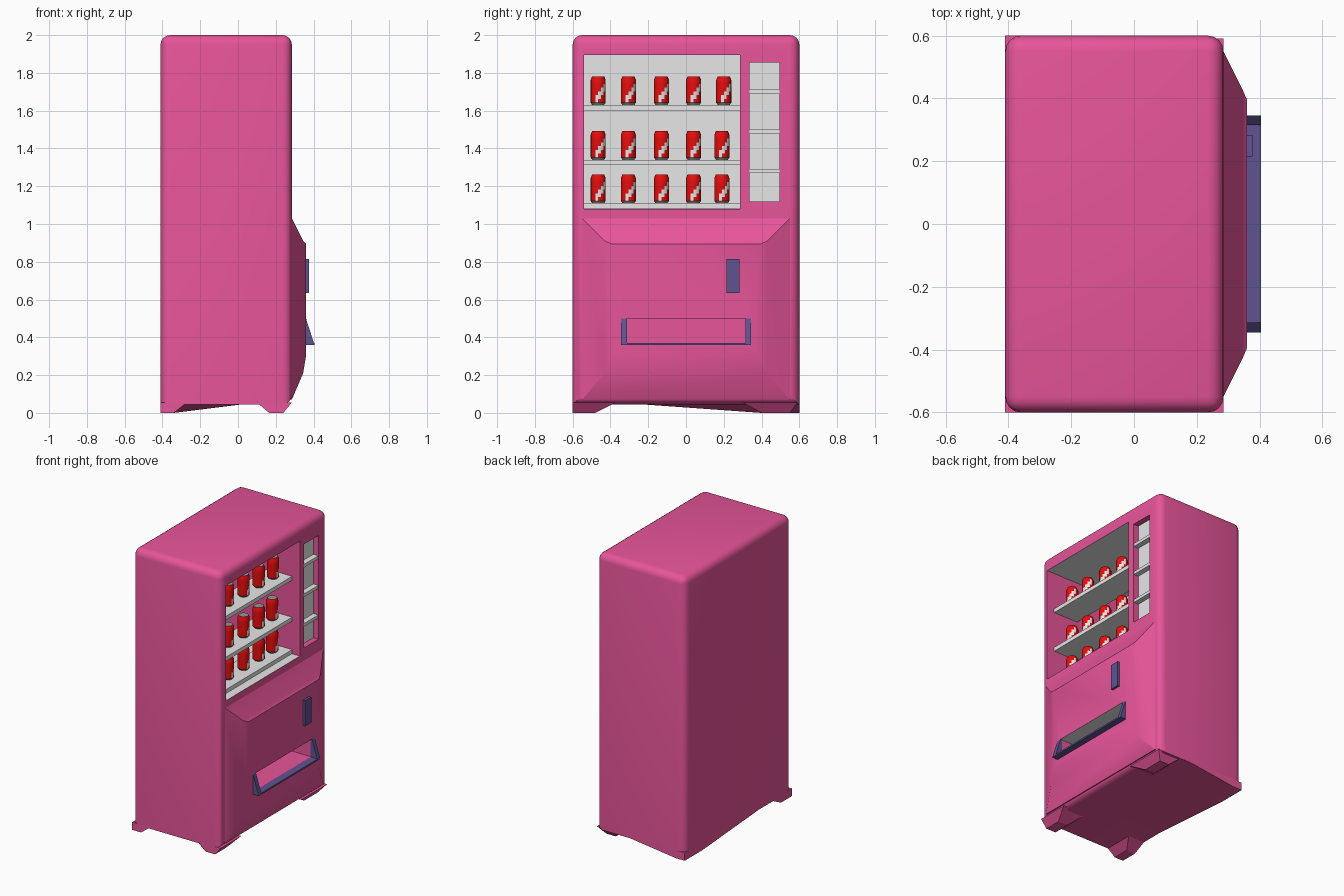
import bpy, bmesh, math
from mathutils import Vector

if "Cube" in bpy.data.objects:
    bpy.data.objects.remove(bpy.data.objects["Cube"])


def material(name, color):
    m = bpy.data.materials.new(name)
    m.use_nodes = True
    m.diffuse_color = (*color, 1)
    m.node_tree.nodes["Principled BSDF"].inputs["Base Color"].default_value = (*color, 1)
    return m


PINK = material("pink paint", (0.8, 0.09, 0.32))
GREY = material("light grey", (0.8, 0.8, 0.8))
RED = material("can red", (0.8, 0.004, 0.004))
PURPLE = material("purple trim", (0.117, 0.084, 0.279))
METAL = material("can metal", (0.3, 0.3, 0.28))


def finish(name, bm, *mats):
    bmesh.ops.recalc_face_normals(bm, faces=bm.faces)
    mesh = bpy.data.meshes.new(name)
    bm.to_mesh(mesh)
    bm.free()
    for m in mats:
        mesh.materials.append(m)
    ob = bpy.data.objects.new(name, mesh)
    bpy.context.collection.objects.link(ob)
    return ob


def box_mesh(x, y, z):
    bm = bmesh.new()
    bmesh.ops.create_cube(bm, size=1)
    for v in bm.verts:
        v.co = Vector([r[0] if c < 0 else r[1] for c, r in zip(v.co, (x, y, z))])
    return bm


def box(name, x, y, z, mat):
    return finish(name, box_mesh(x, y, z), mat)


def loft(name, rings, mat):
    """Closed solid through equal-length rings of points."""
    bm = bmesh.new()
    loops = [[bm.verts.new(p) for p in ring] for ring in rings]
    n = len(loops[0])
    for a, b in zip(loops, loops[1:]):
        for i in range(n):
            j = (i + 1) % n
            bm.faces.new((a[i], a[j], b[j], b[i]))
    bm.faces.new(loops[0])
    bm.faces.new(loops[-1])
    return finish(name, bm, mat)


def select_only(ob):
    bpy.ops.object.select_all(action='DESELECT')
    ob.select_set(True)
    bpy.context.view_layer.objects.active = ob


def smooth(ob, angle=30):
    select_only(ob)
    bpy.ops.object.shade_smooth_by_angle(angle=math.radians(angle))


def cut(ob, x, y, z):
    cutter = box("cutter", x, y, z, PINK)
    cutter.hide_render = True
    mod = ob.modifiers.new("cut", 'BOOLEAN')
    mod.operation, mod.solver, mod.object = 'DIFFERENCE', 'EXACT', cutter
    select_only(ob)
    bpy.ops.object.modifier_apply(modifier=mod.name)
    bpy.data.objects.remove(cutter)


FRONT = 0.285
window = ((-0.33, 0.5), (-0.54, 0.285), (1.08, 1.895))
slot = ((0.245, 0.5), (0.335, 0.495), (1.12, 1.855))
tray = ((0.1, 0.5), (-0.315, 0.32), (0.37, 0.5))

# Cabinet: rounded box, bottom edges square except along the front
bm = box_mesh((-0.41, FRONT), (-0.6, 0.6), (0.045, 2))
rounded = [e for e in bm.edges
           if any(v.co.z > 1 for v in e.verts) or all(v.co.x > 0 for v in e.verts)]
bmesh.ops.bevel(bm, geom=rounded, offset=0.05, segments=4, profile=0.5, affect='EDGES')
cabinet = finish("cabinet", bm, PINK, GREY)

# Bulging lower door
rings = []
for x, y, z0, z1 in ((0.2, 0.55, 0.07, 1.03), (FRONT, 0.55, 0.07, 1.03),
                     (0.345, 0.43, 0.21, 0.91), (0.36, 0.395, 0.3, 0.895)):
    rings.append([(x, -y, z0), (x, y, z0), (x, y, z1), (x, -y, z1)])
door = loft("lower_door", rings, PINK)
door.data.materials.append(GREY)

# Openings, with grey backs and ceilings
for opening in (window, slot, tray):
    cut(cabinet, *opening)
cut(door, *tray)
for ob in (cabinet, door):
    for f in ob.data.polygons:
        c, n = f.center, f.normal
        in_window = window[1][0] < c.y < window[1][1] and 1 < c.z < 1.9 and c.x < FRONT - 0.01
        in_slot = slot[1][0] < c.y < slot[1][1] and 1 < c.z < 1.9 and c.x < FRONT - 0.01
        back = n.x > 0.9 and (in_window or in_slot)
        ceiling = n.z < -0.9 and (in_window or abs(c.z - tray[2][1]) < 0.01)
        floor = n.z > 0.9 and in_window
        f.material_index = int(back or ceiling or floor)
    smooth(ob)

# Feet: tapered pads, the back left one running into a long ramp
feet = (("front_right", (0.165, 0.24), (-0.6, -0.48), (0.1, 0.285), (-0.6, -0.37)),
        ("front_left", (0.165, 0.24), (0.4, 0.55), (0.1, 0.285), (0.3, 0.59)),
        ("back_right", (-0.41, -0.34), (-0.6, -0.48), (-0.41, -0.27), (-0.6, -0.37)),
        ("back_left", (-0.41, -0.34), (0.4, 0.6), (-0.41, 0.1), (-0.37, 0.6)))
for name, bx, by, tx, ty in feet:
    ring = [[(x[0], y[0], z), (x[1], y[0], z), (x[1], y[1], z), (x[0], y[1], z)]
            for x, y, z in ((bx, by, 0), (tx, ty, 0.055))]
    loft(name + "_foot", ring, PINK)

# Display shelves and slot dividers
for z in (1.11, 1.34, 1.63):
    box("display_shelf", (0.03, 0.225), window[1], (z - 0.028, z), GREY)
for z in (1.28, 1.49, 1.7):
    box("slot_divider", (0.24, 0.283), slot[1], (z - 0.011, z + 0.011), GREY)

# Coin box
box("coin_box", (0.34, 0.377), (0.215, 0.283), (0.635, 0.815), PURPLE)

# Tray trim: wedge cheeks and a bottom lip
for name, y0, y1 in (("right", -0.345, -0.313), ("left", 0.315, 0.345)):
    tri = [[(0.35, y, 0.36), (0.405, y, 0.36), (0.36, y, 0.5), (0.35, y, 0.5)] for y in (y0, y1)]
    loft(name + "_tray_cheek", tri, PURPLE)
box("tray_lip", (0.35, 0.405), (-0.313, 0.315), (0.36, 0.371), PURPLE)

# Drink can: turned profile with metal ends and a diagonal white splash
SIDES = 16
profile = [(0.031, 0), (0.04, 0.012)]
profile += [(0.04, 0.012 + 0.02 * k) for k in range(1, 7)] + [(0.032, 0.152)]
can_rings = [[(r * math.cos(math.tau * i / SIDES), r * math.sin(math.tau * i / SIDES), z)
              for i in range(SIDES)] for r, z in profile]
can = loft("drink_can", can_rings, RED)
can.data.materials.append(GREY)
can.data.materials.append(METAL)
for f in can.data.polygons:
    side = math.floor(math.atan2(f.center.y, f.center.x) * SIDES / math.tau)
    row = int((f.center.z - 0.012) / 0.02)
    if abs(f.normal.z) > 0.5:
        f.material_index = 2
    elif 0.02 < f.center.z < 0.125 and -1 <= side <= 3 and row - side in (1, 2):
        f.material_index = 1
smooth(can, 35)

# Three rows of cans
columns = (-0.465, -0.305, -0.13, 0.04)
first = True
for z, last in ((1.11, 0.19), (1.34, 0.19), (1.63, 0.2)):
    for y in columns + (last,):
        ob = can if first else bpy.data.objects.new("drink_can", can.data)
        if not first:
            bpy.context.collection.objects.link(ob)
        ob.location = (0.135, y, z)
        first = False
